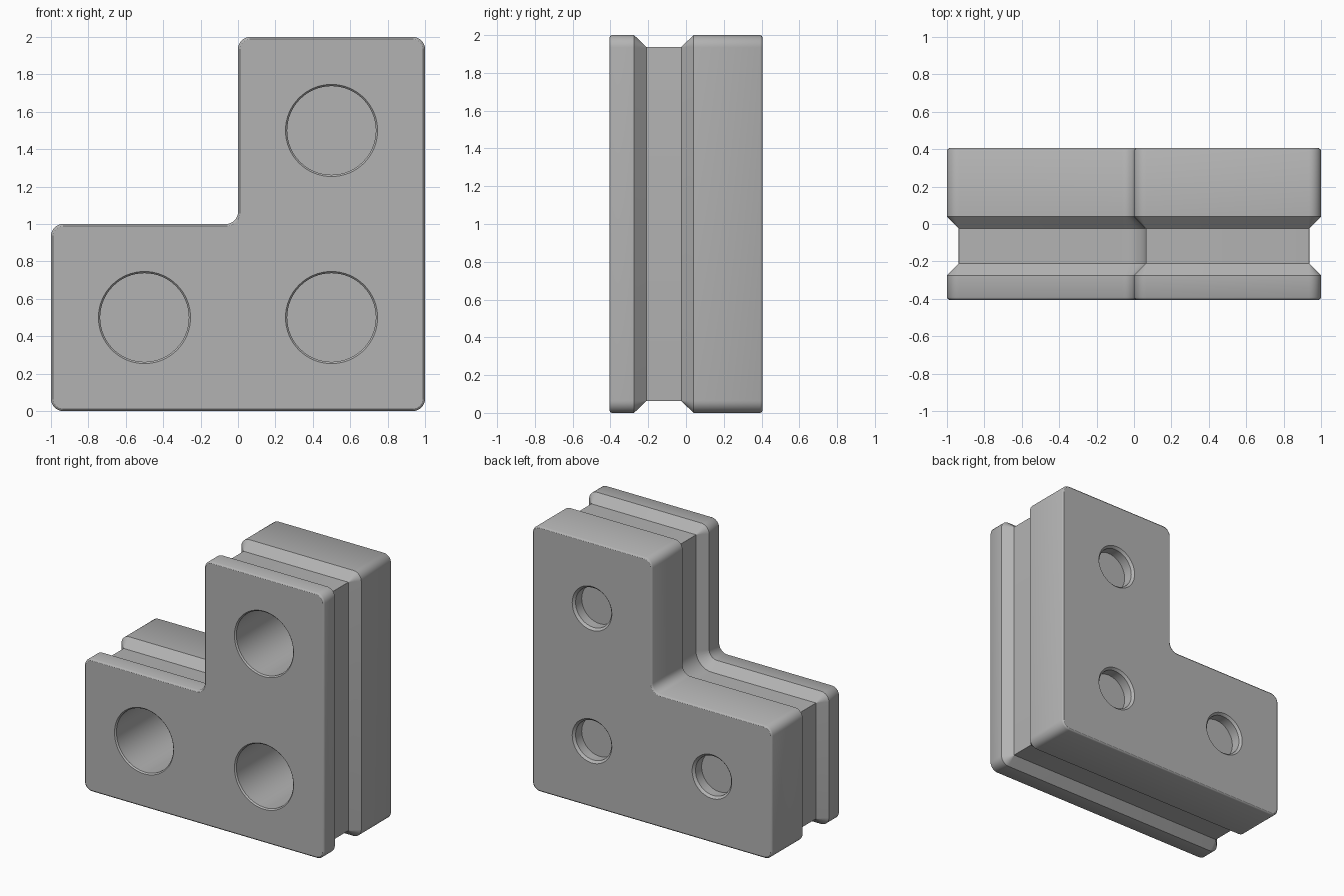
import bpy, bmesh
from math import cos, sin, pi

cube = bpy.data.objects.get("Cube")
if cube:
    bpy.data.objects.remove(cube, do_unlink=True)

grey = bpy.data.materials.new("neutral_grey")
grey.use_nodes = True
grey.diffuse_color = (0.45, 0.45, 0.45, 1)
bsdf = grey.node_tree.nodes["Principled BSDF"]
bsdf.inputs["Base Color"].default_value = grey.diffuse_color
bsdf.inputs["Roughness"].default_value = 0.6

RADIUS, STEPS = 0.065, 8
# L outline corners: x, z, start angle in quarter turns, inward signs, convex or not
CORNERS = [(-1, 0, 2, 1, 1, True), (1, 0, 3, -1, 1, True), (1, 2, 0, -1, -1, True),
           (0, 2, 1, 1, -1, True), (0, 1, 0, -1, 1, False), (-1, 1, 1, 1, -1, True)]


def outline(inset):
    """Rounded L outline moved inwards by inset."""
    points = []
    for x, z, quarter, sx, sz, convex in CORNERS:
        cx, cz = x + sx * RADIUS, z + sz * RADIUS
        r = max(RADIUS - inset, 0.002) if convex else RADIUS + inset
        for i in range(STEPS + 1):
            t = i / STEPS
            a = (quarter + t) * pi / 2 if convex else -t * pi / 2
            points.append((cx + r * cos(a), cz + r * sin(a)))
    # the inner corner runs clockwise
    return points


def finish(bm, name):
    bmesh.ops.recalc_face_normals(bm, faces=bm.faces)
    mesh = bpy.data.meshes.new(name)
    bm.to_mesh(mesh)
    bm.free()
    mesh.materials.append(grey)
    obj = bpy.data.objects.new(name, mesh)
    bpy.context.collection.objects.link(obj)
    return obj


def loft(rings, name):
    """Join rings of equal length along y and cap both ends."""
    bm = bmesh.new()
    loops = [[bm.verts.new(p) for p in ring] for ring in rings]
    n = len(loops[0])
    for a, b in zip(loops, loops[1:]):
        for i in range(n):
            j = (i + 1) % n
            bm.faces.new((a[i], a[j], b[j], b[i]))
    bm.faces.new(loops[0])
    bm.faces.new(loops[-1])
    return finish(bm, name)


def hole_cutter(cx, cz, profile, name):
    circle = [(cos(2 * pi * i / 64), sin(2 * pi * i / 64)) for i in range(64)]
    return loft([[(cx + r * c, y, cz + r * s) for c, s in circle] for y, r in profile], name)


# Body with eased edges and a V-sided groove around it
BODY = [(-0.405, 0.012), (-0.4, 0.004), (-0.393, 0), (-0.275, 0), (-0.21, 0.064),
        (-0.025, 0.064), (0.04, 0), (0.393, 0), (0.4, 0.004), (0.405, 0.012)]
body = loft([[(x, y, z) for x, z in outline(d)] for y, d in BODY], "grooved_corner_block")

# Large blind bores in front, small shallow pockets behind
FRONT = [(-0.425, 0.265), (-0.395, 0.237), (0.25, 0.237)]
BACK = [(0.425, 0.184), (0.388, 0.149), (0.315, 0.149)]
cutters = []
for cx, cz in [(-0.5, 0.5), (0.5, 0.5), (0.5, 1.5)]:
    cutters.append(hole_cutter(cx, cz, FRONT, "front_bore_cutter"))
    cutters.append(hole_cutter(cx, cz, BACK, "back_pocket_cutter"))
for cutter in cutters:
    cutter.hide_render = True
    mod = body.modifiers.new("hole", "BOOLEAN")
    mod.operation = "DIFFERENCE"
    mod.solver = "EXACT"
    mod.object = cutter

# Bake the holes, then drop the cutters
bpy.context.view_layer.update()
graph = bpy.context.evaluated_depsgraph_get()
baked = bpy.data.meshes.new_from_object(body.evaluated_get(graph))
body.modifiers.clear()
body.data = baked
body.data.name = "grooved_corner_block"
for cutter in cutters:
    bpy.data.objects.remove(cutter, do_unlink=True)

bpy.ops.object.select_all(action="DESELECT")
body.select_set(True)
bpy.context.view_layer.objects.active = body
bpy.ops.object.shade_smooth_by_angle(angle=pi / 6)
